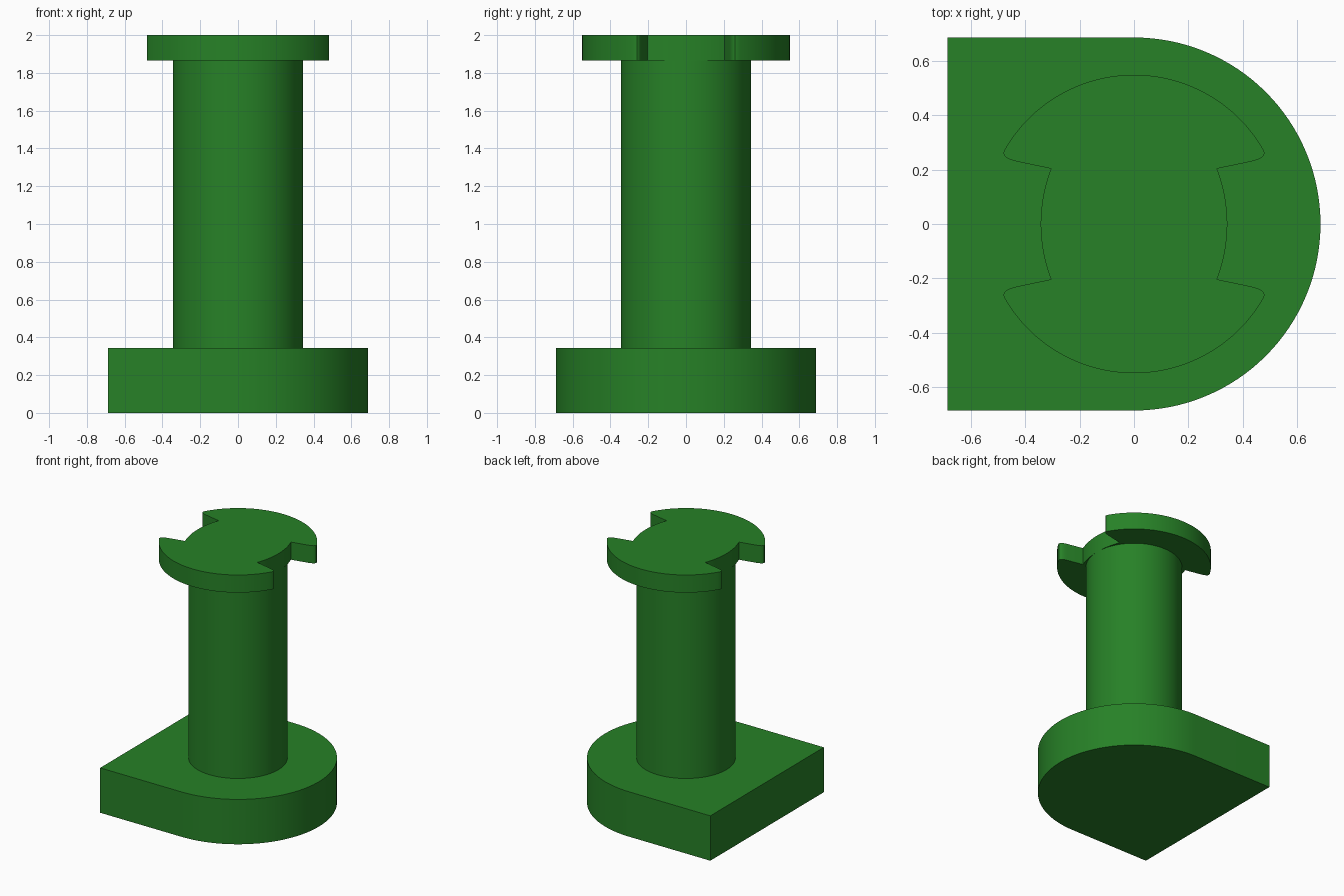
import bpy
import bmesh
from math import atan2, asin, cos, sin, pi

cube = bpy.data.objects.get("Cube")
if cube:
    bpy.data.objects.remove(cube, do_unlink=True)

GREEN = (0.02, 0.22, 0.02, 1.0)
green = bpy.data.materials.new("green")
green.use_nodes = True
green.diffuse_color = GREEN
green.node_tree.nodes["Principled BSDF"].inputs["Base Color"].default_value = GREEN


def arc(cx, radius, start, end, steps):
    """Points along an arc centred on (cx, 0)."""
    angles = [start + (end - start) * i / steps for i in range(steps + 1)]
    return [(cx + radius * cos(a), radius * sin(a)) for a in angles]


def extrude_outline(name, outline, bottom, top):
    """Solid prism from a counter-clockwise outline."""
    bm = bmesh.new()
    face = bm.faces.new([bm.verts.new((x, y, bottom)) for x, y in outline])
    side = bmesh.ops.extrude_face_region(bm, geom=[face])
    verts = [g for g in side["geom"] if isinstance(g, bmesh.types.BMVert)]
    bmesh.ops.translate(bm, verts=verts, vec=(0, 0, top - bottom))
    bmesh.ops.recalc_face_normals(bm, faces=bm.faces)
    mesh = bpy.data.meshes.new(name)
    bm.to_mesh(mesh)
    bm.free()
    mesh.materials.append(green)
    obj = bpy.data.objects.new(name, mesh)
    bpy.context.collection.objects.link(obj)
    bpy.ops.object.select_all(action="DESELECT")
    obj.select_set(True)
    bpy.context.view_layer.objects.active = obj
    bpy.ops.object.shade_smooth_by_angle(angle=pi / 6)
    return obj


BASE_R, SHAFT_R, HEAD_R = 0.6875, 0.344, 0.55
BASE_TOP, HEAD_BOTTOM, HEAD_TOP = 0.344, 1.865, 2.0

# Base: half round on the left, square on the right
base_outline = arc(0, BASE_R, -pi / 2, pi / 2, 64)
base_outline += [(-BASE_R, BASE_R), (-BASE_R, -BASE_R)]
extrude_outline("base", base_outline, 0, BASE_TOP)

# Round shaft
extrude_outline("shaft", arc(0, SHAFT_R, 0, 2 * pi, 96)[:-1], BASE_TOP, HEAD_BOTTOM)

# Head: two wings with rounded tips and a bulging notch on each side
notch_x, notch_y = 0.306, 0.204
bulge_r = (notch_y ** 2 + (SHAFT_R - notch_x) ** 2) / (2 * (SHAFT_R - notch_x))
half = asin(notch_y / bulge_r)
notch = arc(SHAFT_R - bulge_r, bulge_r, -half, half, 16)
tip = [(0.43, 0.23), (0.452, 0.236), (0.468, 0.243), (0.478, 0.252), (0.481, 0.26)]
start = atan2(0.27, 0.479)
wing = arc(0, HEAD_R, start, pi - start, 64)
half_outline = notch + tip + wing + [(-x, y) for x, y in reversed(tip)]
head_outline = half_outline + [(-x, -y) for x, y in half_outline]
extrude_outline("head", head_outline, HEAD_BOTTOM, HEAD_TOP)
